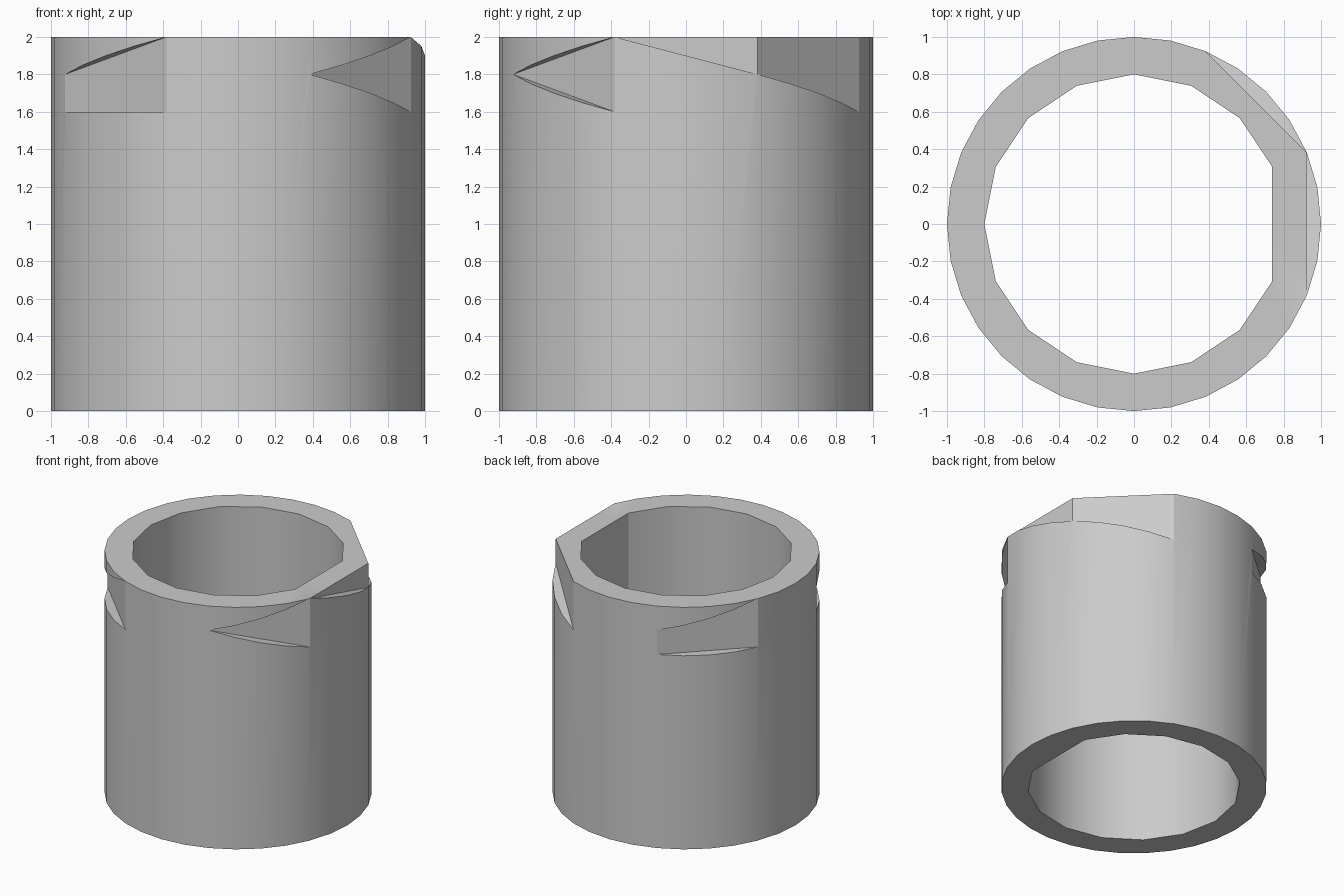
import bpy, bmesh
from math import cos, sin, radians, pi

if "Cube" in bpy.data.objects:
    bpy.data.objects.remove(bpy.data.objects["Cube"])


def new_object(name, bm):
    bmesh.ops.recalc_face_normals(bm, faces=bm.faces)
    mesh = bpy.data.meshes.new(name)
    bm.to_mesh(mesh)
    bm.free()
    ob = bpy.data.objects.new(name, mesh)
    bpy.context.collection.objects.link(ob)
    return ob


def prism(name, bottom, top):
    # closed solid between two matching loops of points
    bm = bmesh.new()
    a = [bm.verts.new(p) for p in bottom]
    b = [bm.verts.new(p) for p in top]
    bm.faces.new(a[::-1])
    bm.faces.new(b)
    n = len(a)
    for i in range(n):
        j = (i + 1) % n
        bm.faces.new((a[i], a[j], b[j], b[i]))
    return new_object(name, bm)


def circle(r, n, z, skip=()):
    return [(r * cos(2 * pi * i / n), r * sin(2 * pi * i / n), z)
            for i in range(n) if i not in skip]


def notch(name, angle, profile):
    # profile of (tangent, height) pushed outward from the 45 degree chord
    a = radians(angle)

    def place(r):
        return [(r * cos(a) - t * sin(a), r * sin(a) + t * cos(a), z) for t, z in profile]
    return prism(name, place(cos(pi / 8) - 0.0005), place(1.3))


# Tube wall, and a bore with one flat side
tube = prism("collar_tube", circle(1, 32, 0), circle(1, 32, 2))
cutters = [prism("bore", circle(0.8, 16, -0.1, (0,)), circle(0.8, 16, 2.1, (0,)))]

# Slopes fall or rise 0.2 over each chord; h is half a chord
h = sin(pi / 8)
k = 0.1 / h
e = 0.5
# Descending entry ramp, open at the top rim
for angle, mid in ((0, 1.9), (45, 1.7)):
    cutters.append(notch("ramp_cut", angle,
                         [(-e, mid + k * e), (e, mid - k * e), (e, 2.3), (-e, 2.3)]))
# Locking slots with flat floor and rising roof
for angle in (135, 225):
    cutters.append(notch("slot_cut", angle,
                         [(-e, 1.6), (e, 1.6), (e, 1.9 + k * e), (-e, 1.9 - k * e)]))
# Wedge-shaped notch at front right
cutters.append(notch("wedge_cut", -45,
                     [(-h, 1.8), (e, 1.7 - k * e), (e, 1.9 + k * e)]))

# Cut, bake and tidy
for c in cutters:
    c.hide_render = True
    m = tube.modifiers.new(c.name, "BOOLEAN")
    m.operation = "DIFFERENCE"
    m.solver = "EXACT"
    m.object = c
deps = bpy.context.evaluated_depsgraph_get()
deps.update()
tube_mesh = bpy.data.meshes.new_from_object(tube.evaluated_get(deps))
tube.modifiers.clear()
tube.data = tube_mesh
for c in cutters:
    bpy.data.objects.remove(c)

bpy.context.view_layer.objects.active = tube
tube.select_set(True)
bpy.ops.object.shade_smooth_by_angle(angle=radians(24))
